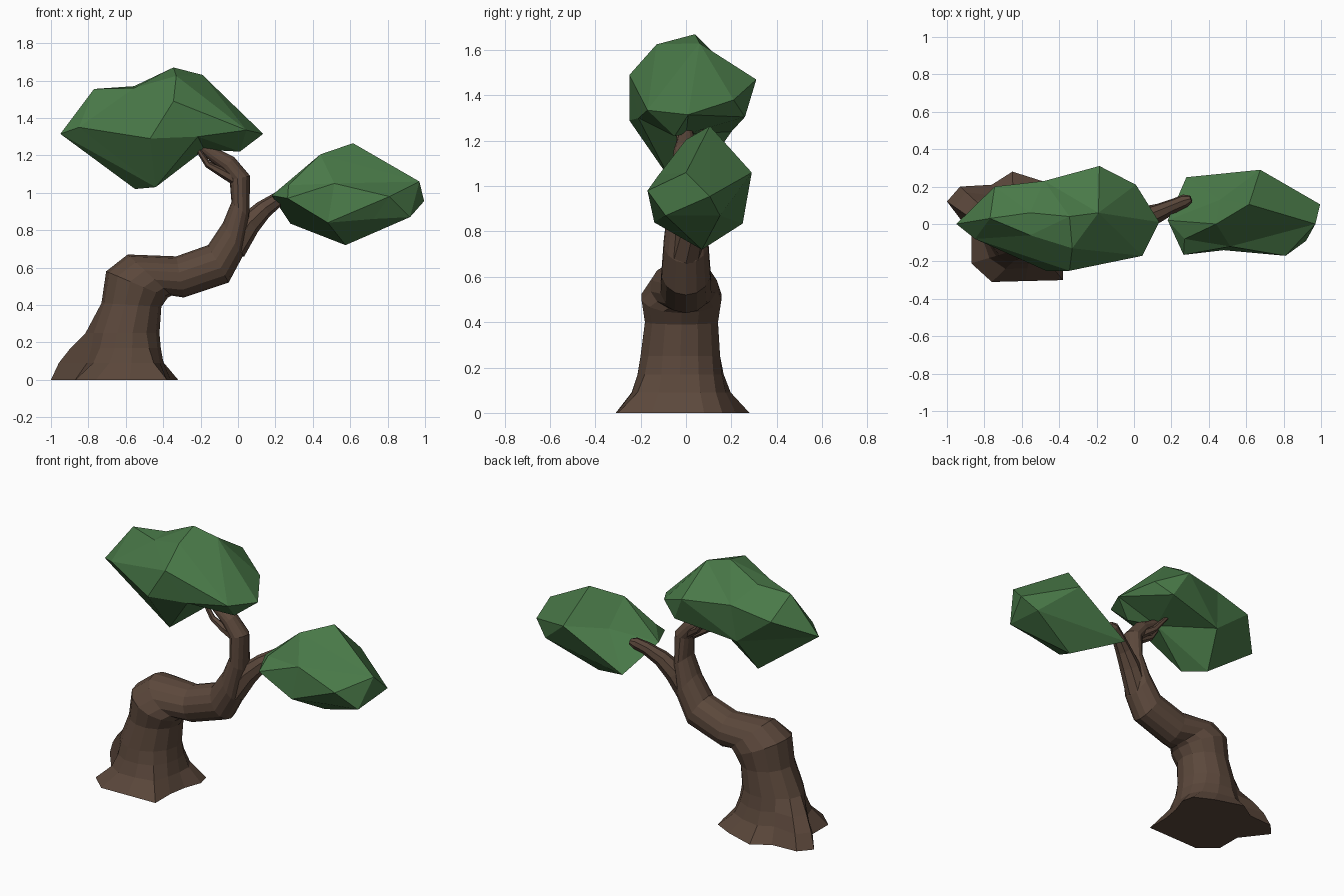
import bpy, bmesh, math
from mathutils import Vector

if "Cube" in bpy.data.objects:
    bpy.data.objects.remove(bpy.data.objects["Cube"])


def material(name, rgb):
    m = bpy.data.materials.new(name)
    m.diffuse_color = (*rgb, 1)
    m.use_nodes = True
    m.node_tree.nodes["Principled BSDF"].inputs["Base Color"].default_value = m.diffuse_color
    return m


BARK = material("bark", (0.105, 0.064, 0.044))
LEAF = material("leaf", (0.066, 0.19, 0.064))


def finish(name, bm, mat):
    bmesh.ops.recalc_face_normals(bm, faces=bm.faces)
    me = bpy.data.meshes.new(name)
    bm.to_mesh(me)
    bm.free()
    me.materials.append(mat)
    ob = bpy.data.objects.new(name, me)
    bpy.context.collection.objects.link(ob)
    return ob


def loft(name, rings, mat):
    """Skin a list of equal-length point rings and cap both ends."""
    bm = bmesh.new()
    vs = [[bm.verts.new(p) for p in r] for r in rings]
    n = len(vs[0])
    for a, b in zip(vs, vs[1:]):
        for i in range(n):
            j = (i + 1) % n
            bm.faces.new((a[i], a[j], b[j], b[i]))
    bm.faces.new(vs[0][::-1])
    bm.faces.new(vs[-1])
    return finish(name, bm, mat)


def span_ring(lx, lz, rx, rz, depth, yc=0.0, n=14):
    """Ellipse between a left and a right silhouette point, with a half depth in y."""
    l, r = Vector((lx, yc, lz)), Vector((rx, yc, rz))
    return [(l + r) / 2 + (r - l) / 2 * math.cos(2 * math.pi * i / n)
            + Vector((0, depth * math.sin(2 * math.pi * i / n), 0)) for i in range(n)]


def tube(name, path, n=8):
    """Tapered branch along points (x, y, z, radius)."""
    pts = [Vector(p[:3]) for p in path]
    rings = []
    for k, p in enumerate(pts):
        t = (pts[min(k + 1, len(pts) - 1)] - pts[max(k - 1, 0)]).normalized()
        u = t.cross(Vector((0, 1, 0))).normalized()
        v = t.cross(u)
        rings.append([p + path[k][3] * (u * math.cos(2 * math.pi * i / n)
                                        + v * math.sin(2 * math.pi * i / n)) for i in range(n)])
    return loft(name, rings, BARK)


def foliage(name, centre, size, points):
    """Faceted clump: triangulate the points on a sphere, then put them in place."""
    c, bm = Vector(centre), bmesh.new()
    target = {}
    for p in points:
        d = Vector(p) - c
        v = bm.verts.new(Vector([d[k] / size[k] for k in range(3)]).normalized())
        target[v] = Vector(p)
    bmesh.ops.convex_hull(bm, input=list(bm.verts))
    for v in bm.verts:
        v.co = target[v]
    return finish(name, bm, LEAF)


# Flared root outline blended up into the round trunk
outline = [(-.36, -.03), (-.32, .08), (-.34, .16), (-.46, .22), (-.65, .28),
           (-.76, .21), (-.93, .2), (-1.0, .12), (-.87, -.05), (-.87, -.21),
           (-.76, -.31), (-.58, -.305), (-.38, -.30), (-.38, -.15)]
rings = []
for z, root, rest in [(0, 1, 1), (.09, .8, .36), (.17, .5, .12), (.25, .12, 0)]:
    circle = span_ring(-.79, z, -.42, z, .18, -.025)
    ring = []
    for i, (o, p) in enumerate(zip(outline, circle)):
        ring.append(p.lerp(Vector((*o, z)), root if i in (6, 7) else rest))
    rings.append(ring)

# Trunk bends over, leans right, then curls back left
for spec in [(-.73, .41, -.41, .39, .165, -.02), (-.705, .58, -.375, .44, .18, -.02),
             (-.59, .67, -.355, .45, .15, -.01), (-.33, .66, -.29, .44, .115),
             (-.16, .72, -.05, .52, .11), (-.08, .84, .025, .66, .10),
             (-.035, .95, .06, .87, .08), (-.045, 1.07, .065, 1.09, .065),
             (-.085, 1.12, -.02, 1.19, .055), (-.14, 1.165, -.1, 1.23, .04),
             (-.23, 1.24, -.2, 1.29, .025)]:
    rings.append(span_ring(*spec))
loft("trunk", rings, BARK)

# Side branch and small twigs
tube("side_branch", [(-.03, 0, .70, .075), (.055, .03, .83, .065), (.135, .06, .91, .05),
                     (.22, .10, .97, .038), (.275, .125, .995, .035), (.305, .135, 1.0, .018)])
tube("front_twig", [(0, -.02, 1.06, .03), (-.08, -.03, 1.105, .025),
                    (-.16, -.03, 1.15, .018), (-.22, -.03, 1.24, .012)], 6)
tube("back_twig", [(-.03, .02, 1.1, .03), (-.12, .05, 1.16, .02), (-.2, .08, 1.26, .012)], 6)

# Leaf clumps
foliage("left_foliage", (-.4, .01, 1.36), (.55, .28, .32), [
    (-.95, 0, 1.315), (-.77, .03, 1.555), (-.745, .2, 1.43), (-.48, .23, 1.48),
    (-.555, -.06, 1.56), (-.555, .06, 1.57), (-.345, .04, 1.67), (-.19, .06, 1.63),
    (-.33, -.13, 1.625), (-.185, .31, 1.47), (.01, .21, 1.38), (.135, .01, 1.315),
    (.045, -.17, 1.335), (.01, -.05, 1.22), (-.18, 0, 1.23), (-.345, -.25, 1.49),
    (-.47, -.25, 1.29), (-.215, -.21, 1.30), (-.44, -.07, 1.03), (-.55, .05, 1.02),
    (-.85, -.08, 1.35), (-.1, .26, 1.305), (-.5, .2, 1.24)])
foliage("right_foliage", (.58, .05, .99), (.42, .23, .27), [
    (.18, .02, .985), (.27, -.08, 1.04), (.46, .13, 1.04), (.265, -.165, .97),
    (.28, .25, .835), (.44, .0, 1.205), (.615, .105, 1.265), (.675, .29, 1.06),
    (.97, 0, 1.06), (.995, .105, .955), (.92, -.09, .87), (.81, -.17, .98),
    (.515, -.12, 1.05), (.725, -.11, .86), (.48, -.14, .84), (.575, .07, .72),
    (.9, .15, .87)])
